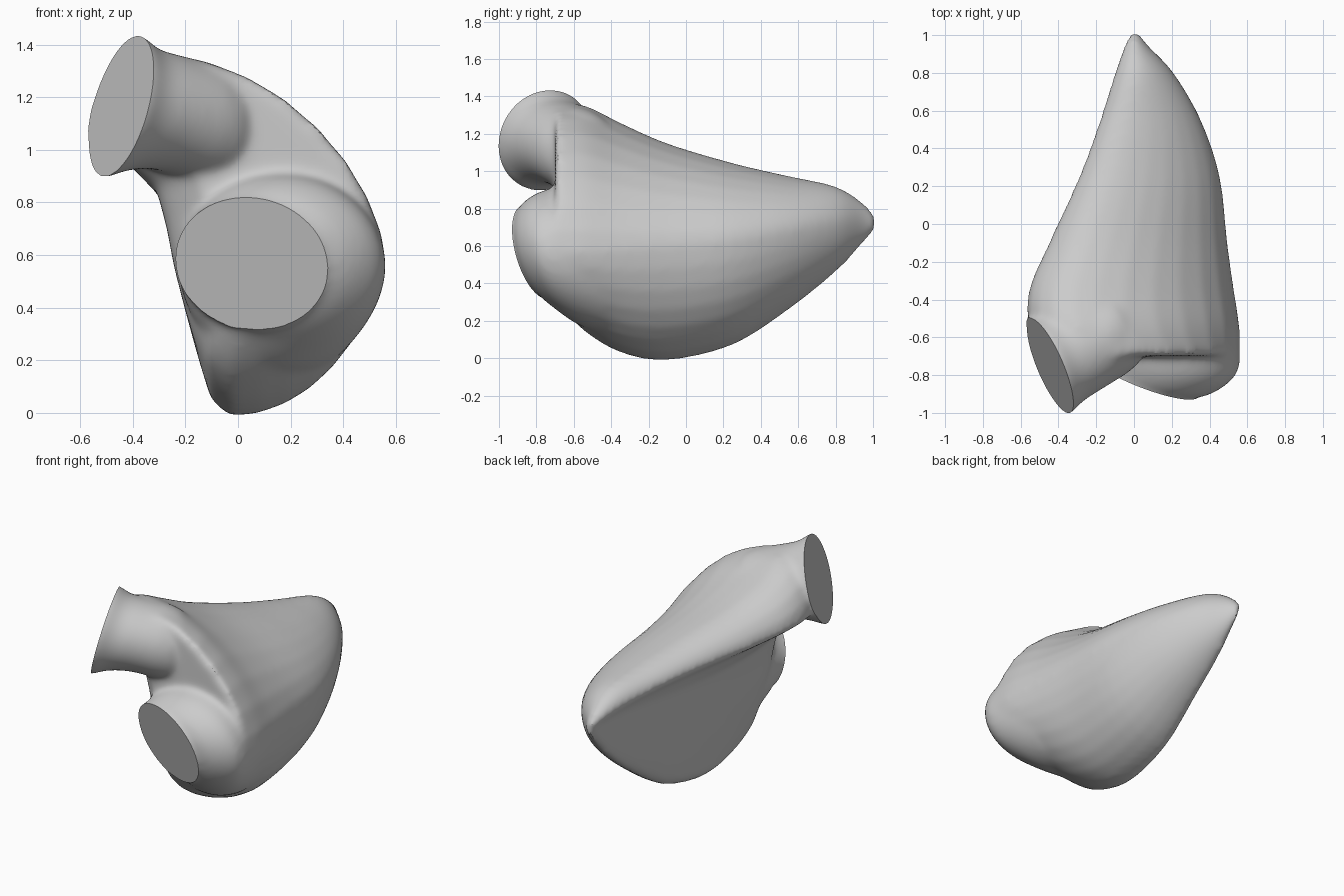
import bpy, bmesh
from math import sin, cos, pi
from mathutils import Vector

if "Cube" in bpy.data.objects:
    bpy.data.objects.remove(bpy.data.objects["Cube"])


def loft(name, rings):
    """Skin a list of equal-length rings and cap both ends."""
    bm = bmesh.new()
    rows = [[bm.verts.new(p) for p in r] for r in rings]
    n = len(rows[0])
    for a, b in zip(rows, rows[1:]):
        for i in range(n):
            j = (i + 1) % n
            bm.faces.new((a[i], a[j], b[j], b[i]))
    bm.faces.new(rows[0])
    bm.faces.new(rows[-1])
    bmesh.ops.recalc_face_normals(bm, faces=bm.faces)
    me = bpy.data.meshes.new(name)
    bm.to_mesh(me)
    bm.free()
    ob = bpy.data.objects.new(name, me)
    bpy.context.collection.objects.link(ob)
    return ob


def spline(rows, steps):
    """Catmull-Rom interpolation through rows of parameters."""
    out = []
    for k in range(len(rows) - 1):
        p = [rows[max(0, min(len(rows) - 1, k + d))] for d in (-1, 0, 1, 2)]
        for s in range(steps):
            t = s / steps
            out.append([0.5 * (2 * b + (c - a) * t + (2 * a - 5 * b + 4 * c - d) * t * t
                               + (3 * b - a - 3 * c + d) * t ** 3)
                        for a, b, c, d in zip(*p)])
    out.append(list(rows[-1]))
    return out


# Septum wall profile: (fraction down, fraction across)
SEPTUM = [(0, 0), (.08, .26), (.2, .48), (.35, .55), (.5, .6), (.65, .67), (.8, .75), (.94, .84)]


def section(y, xl, zl, xt, zt, xr, zr, xb, zb):
    """Crescent section through left ridge, top, right and bottom points."""
    pts = []
    for i in range(1, 5):
        a = i * pi / 8
        pts.append((xt + (xl - xt) * cos(a), y, zl + (zt - zl) * sin(a)))
    for i in range(1, 9):
        a = i * pi / 16
        pts.append((xt + (xr - xt) * sin(a) ** 1.18, y, zr + (zt - zr) * max(cos(a), 0) ** 1.18))
    for i in range(1, 9):
        a = i * pi / 16
        pts.append((xb + (xr - xb) * cos(a), y, zr + (zb - zr) * sin(a)))
    for s, f in reversed(SEPTUM):
        pts.append((xl + (xb - xl) * f, y, zl + (zb - zl) * s))
    return pts


def ring(cx, cy, cz, nx, ny, nz, ru, rv, push=0, n=48):
    """Ellipse around a centre, facing along a normal, optionally pushed along it."""
    nrm = Vector((nx, ny, nz)).normalized()
    u = nrm.cross(Vector((0, 0, 1))).normalized()
    v = u.cross(nrm)
    c = Vector((cx, cy, cz)) + nrm * push
    return [c + u * ru * cos(2 * pi * i / n) + v * rv * sin(2 * pi * i / n) for i in range(n)]


def tube(name, rows):
    """Loft through rings, overshooting the last one so it can be trimmed."""
    return loft(name, [ring(*r) for r in spline(rows, 3)] + [ring(*rows[-1], push=.08)])


def trimmer(name, row):
    """Slab whose inner face lies on the end disc."""
    big = list(row[:6]) + [row[6] * 1.1, row[7] * 1.1]
    return loft(name, [ring(*big), ring(*big, push=.16)])


def apply(ob, kind, **props):
    mod = ob.modifiers.new(kind.lower(), kind)
    for k, v in props.items():
        setattr(mod, k, v)
    bpy.context.view_layer.objects.active = ob
    ob.select_set(True)
    bpy.ops.object.modifier_apply(modifier=mod.name)


def combine(ob, other, operation):
    apply(ob, 'BOOLEAN', operation=operation, solver='EXACT', object=other)
    bpy.data.objects.remove(other)


# Chamber: y, then x,z of ridge, top, right and bottom
chamber_rows = [
    (1.01, -.025, .735, 0, .765, .03, .72, 0, .685),
    (.95, -.052, .77, 0, .83, .07, .73, 0, .615),
    (.8, -.105, .82, 0, .92, .21, .72, 0, .46),
    (.55, -.185, .87, -.04, .975, .355, .68, 0, .26),
    (.25, -.295, .92, -.12, 1.045, .455, .63, -.02, .07),
    (-.1, -.455, .98, -.24, 1.15, .495, .60, -.03, -.012),
    (-.35, -.56, 1.03, -.32, 1.26, .53, .58, -.02, .03),
    (-.55, -.54, 1.05, -.30, 1.355, .56, .57, -.03, .15),
    (-.70, -.28, 1.04, -.17, 1.335, .56, .57, .01, .31),
]
heart = loft("heart_chamber", [section(*r) for r in spline(chamber_rows, 4)])

# Inlet: cone that narrows from the chamber to the tilted front disc
inlet_rows = [
    (.16, -.43, .53, -.02, -1, -.02, .36, .40),
    (.165, -.60, .55, -.05, -1, -.08, .39, .375),
    (.16, -.72, .567, -.16, -1, -.17, .395, .33),
    (.098, -.775, .568, -.32, -.92, -.24, .345, .287),
    (.045, -.80, .57, -.35, -.90, -.25, .303, .253),
]

# Outlet: waisted tube flaring to the upper left disc
outlet_rows = [
    (.06, -.47, 1.02, -.85, -.40, .1, .12, .12),
    (-.08, -.55, 1.09, -.87, -.42, .12, .22, .215),
    (-.26, -.65, 1.14, -.88, -.40, .2, .24, .222),
    (-.37, -.71, 1.153, -.89, -.38, .25, .25, .24),
    (-.443, -.755, 1.165, -.89, -.38, .25, .272, .282),
]

# Fuse, blend the joins, then cut clean flat discs
combine(heart, tube("inlet", inlet_rows), 'UNION')
combine(heart, tube("outlet", outlet_rows), 'UNION')
apply(heart, 'REMESH', mode='VOXEL', voxel_size=.018)
apply(heart, 'SMOOTH', factor=.5, iterations=18)
combine(heart, trimmer("inlet_cutter", inlet_rows[-1]), 'DIFFERENCE')
combine(heart, trimmer("outlet_cutter", outlet_rows[-1]), 'DIFFERENCE')
bpy.ops.object.shade_smooth_by_angle(angle=0.5)
